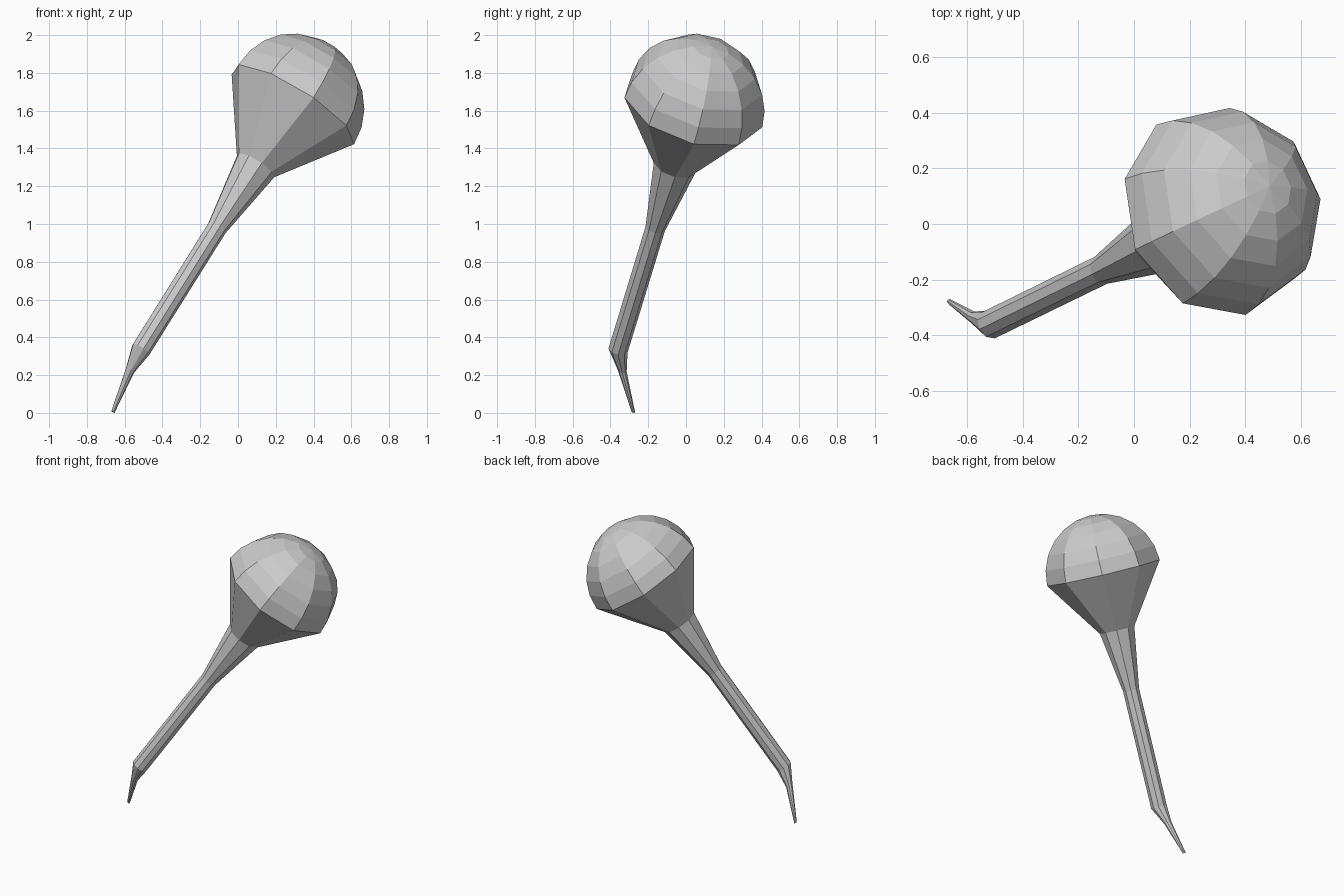
import bpy, bmesh
from math import sin, cos, pi
from mathutils import Vector

if "Cube" in bpy.data.objects:
    bpy.data.objects.remove(bpy.data.objects["Cube"])

SIDES = 9
R = 0.383
RIM = Vector((0.29, 0.038, 1.626))            # centre of the head rim
BEND = Vector((-0.515, -0.36, 0.335))         # elbow near the foot
A = (RIM - BEND).normalized()                 # main tilted axis
U = Vector((0.11, -0.363, 0.044))
U = (U - A * U.dot(A)).normalized()
V = A.cross(U)


def loft(name, rings, pole=None, cap_start=False):
    """Skin nine-sided rings given as (centre, radius), all square to the main axis."""
    bm = bmesh.new()
    loops = []
    for c, r in rings:
        loops.append([bm.verts.new(c + r * (cos(2 * pi * i / SIDES) * U
                                            + sin(2 * pi * i / SIDES) * V))
                      for i in range(SIDES)])
    for lo, hi in zip(loops, loops[1:]):
        for i in range(SIDES):
            j = (i + 1) % SIDES
            bm.faces.new((lo[i], lo[j], hi[j], hi[i]))
    if pole is not None:
        p = bm.verts.new(pole)
        for i in range(SIDES):
            bm.faces.new((loops[-1][i], loops[-1][(i + 1) % SIDES], p))
    if cap_start:
        bm.faces.new(loops[0][::-1])
    me = bpy.data.meshes.new(name)
    bm.to_mesh(me)
    bm.free()
    ob = bpy.data.objects.new(name, me)
    bpy.context.collection.objects.link(ob)
    return ob


neck = RIM - A * 0.385
mid = Vector((-0.112, -0.163, 0.98))

# Hooked foot, shaft and flared neck
loft("shaft", [
    (Vector((-0.662, -0.279, 0.006)), 0.010),
    (Vector((-0.572, -0.338, 0.225)), 0.025),
    (BEND, 0.053),
    (mid, 0.054),
    (neck, 0.117),
], cap_start=True)

# Head: cone below the rim, faceted half-sphere above it
dome = [(RIM + A * R * sin(k * pi / 12), R * cos(k * pi / 12)) for k in range(6)]
loft("head", [(neck, 0.117)] + dome, pole=RIM + A * R)
